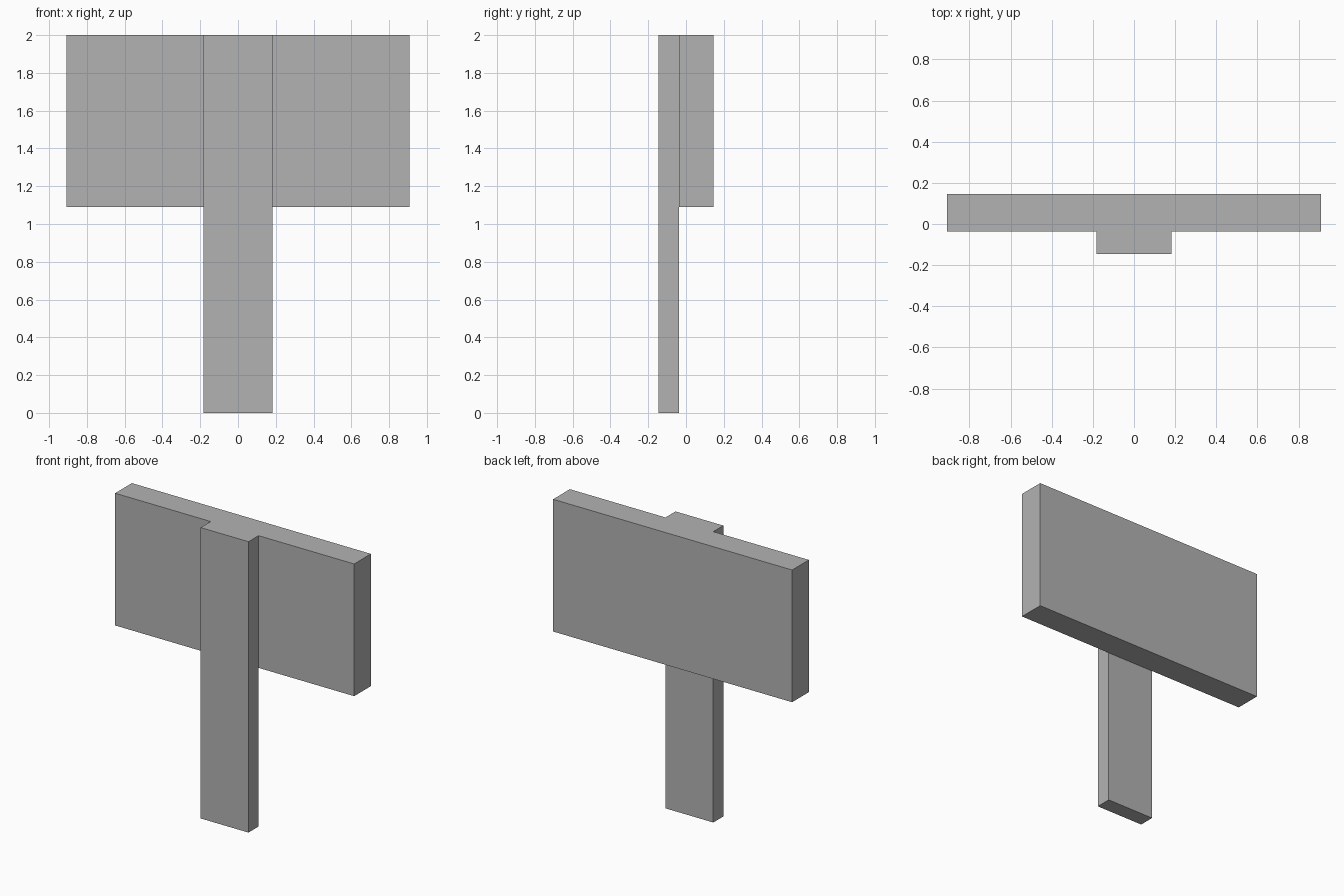
import bpy

cube = bpy.data.objects.get("Cube")
if cube:
    bpy.data.objects.remove(cube, do_unlink=True)

UNIT = 2 / 11  # the sign is eleven units tall

grey = bpy.data.materials.new("plain grey")
grey.use_nodes = True
colour = (0.45, 0.45, 0.45, 1)
grey.diffuse_color = colour
grey.node_tree.nodes["Principled BSDF"].inputs["Base Color"].default_value = colour


def box(name, low, high):
    """Add a box between two corners given in sign units."""
    bpy.ops.mesh.primitive_cube_add(size=1)
    obj = bpy.context.object
    obj.name = name
    obj.location = [(a + b) / 2 * UNIT for a, b in zip(low, high)]
    obj.scale = [(b - a) * UNIT for a, b in zip(low, high)]
    bpy.ops.object.transform_apply(location=False, rotation=False, scale=True)
    obj.data.materials.append(grey)
    return obj


# Post in front, full height
box("post", (-1, -0.8, 0), (1, -0.2, 11))

# Wide board fixed to the back of the post
box("sign_board", (-5, -0.2, 6), (5, 0.8, 11))
